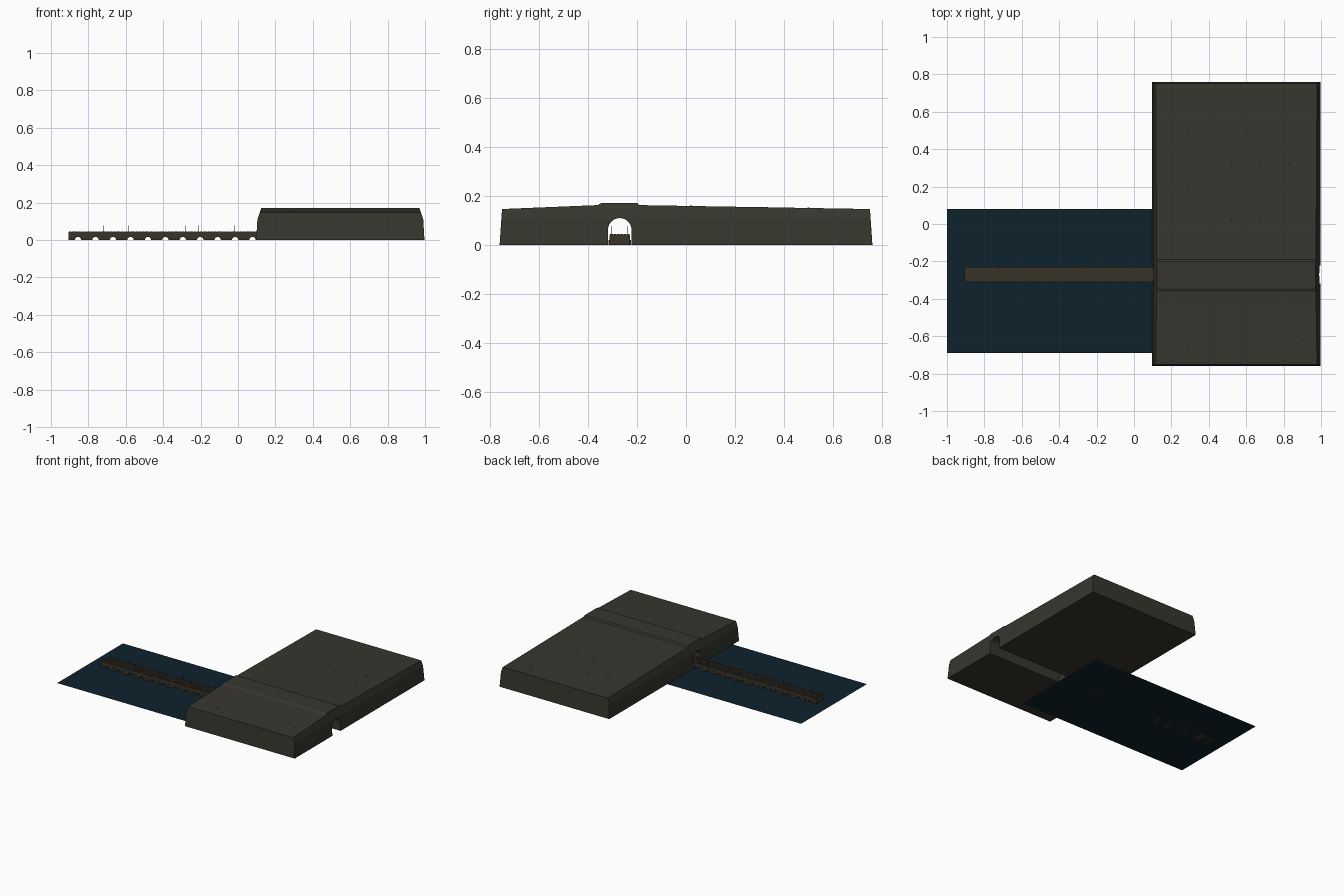
import bpy, bmesh, math
from mathutils import Vector

if "Cube" in bpy.data.objects:
    bpy.data.objects.remove(bpy.data.objects["Cube"])


def material(name, rgb):
    m = bpy.data.materials.new(name)
    m.diffuse_color = (*rgb, 1)
    m.use_nodes = True
    m.node_tree.nodes["Principled BSDF"].inputs["Base Color"].default_value = m.diffuse_color
    return m


STONE = material("dark stone", (0.038, 0.036, 0.027))
COBBLE = material("brown cobble", (0.040, 0.034, 0.023))
WATER = material("deep water", (0.0045, 0.0165, 0.026))
IRON = material("dark iron", (0.012, 0.012, 0.011))


def finish(bm, name, mat):
    bmesh.ops.recalc_face_normals(bm, faces=bm.faces)
    me = bpy.data.meshes.new(name)
    bm.to_mesh(me)
    bm.free()
    me.materials.append(mat)
    ob = bpy.data.objects.new(name, me)
    bpy.context.collection.objects.link(ob)
    return ob


def prism(points, direction):
    """Closed 3D outline pushed along a direction."""
    bm = bmesh.new()
    face = bm.faces.new([bm.verts.new(p) for p in points])
    new = bmesh.ops.extrude_face_region(bm, geom=[face], use_keep_orig=True)["geom"]
    bmesh.ops.translate(bm, vec=direction,
                        verts=[g for g in new if isinstance(g, bmesh.types.BMVert)])
    return bm


def add_box(bm, x0, x1, y0, y1, z0, z1):
    v = bmesh.ops.create_cube(bm, size=1)["verts"]
    bmesh.ops.scale(bm, verts=v, vec=(x1 - x0, y1 - y0, z1 - z0))
    bmesh.ops.translate(bm, verts=v,
                        vec=((x0 + x1) / 2, (y0 + y1) / 2, (z0 + z1) / 2))


# Massive block: sloping roof with raised ridge, arched tunnel through it
TY, TR, SPRING = -0.27, 0.048, 0.062


def roof_z(y):
    if y < -0.36:
        return 0.147 + 0.016 * (y + 0.75) / 0.39
    return 0.163 - 0.016 * (y + 0.19) / 0.94


outline = [(-0.76, 0.001), (-0.75, 0.147), (-0.36, 0.163), (-0.345, 0.172),
           (-0.2, 0.172), (-0.19, 0.163), (0.75, 0.147), (0.76, 0.001)]
outline += [(TY + TR, 0.001)]
outline += [(TY + TR * math.cos(a), SPRING + TR * math.sin(a))
            for a in [math.pi * i / 14 for i in range(15)]]
outline += [(TY - TR, 0.001)]
bm = prism([(0.097, y, z) for y, z in outline], (0.9, 0, 0))
# Batter the two end walls by slicing them with leaning planes
for side, x in ((-1, 0.097), (1, 0.997)):
    for z, inset, lean in ((0.0, 0.0, 0.06), (0.11, 0.0066, 0.33)):
        cut = bmesh.ops.bisect_plane(
            bm, geom=bm.verts[:] + bm.edges[:] + bm.faces[:], dist=1e-6,
            plane_co=(x - side * inset, 0, z),
            plane_no=Vector((side, 0, lean)).normalized(), clear_outer=True)
        edges = [e for e in bm.edges if e.is_boundary]
        if edges:
            bmesh.ops.holes_fill(bm, edges=edges, sides=0)
bmesh.ops.triangulate(bm, faces=[f for f in bm.faces if len(f.verts) > 4])
finish(bm, "main_block", STONE)

# Water sheet, running partly beneath the block
bm = bmesh.new()
bm.faces.new([bm.verts.new(p) for p in
              ((-1, -0.69, 0), (0.4, -0.69, 0), (0.4, 0.08, 0), (-1, 0.08, 0))])
finish(bm, "water", WATER)

# Causeway: long low deck with a row of small round arches
X0, X1, Y0, Y1, DECK = -0.905, 0.4, -0.311, -0.229, 0.042
profile = [(X1, DECK), (X0, DECK), (X0, 0)]
centres = [-0.855 + 0.0933 * k for k in range(13)]
for c in centres:
    profile += [(c - 0.017 * math.cos(math.pi * i / 8),
                 0.017 * math.sin(math.pi * i / 8)) for i in range(9)]
profile.append((X1, 0))
bm = prism([(x, Y0, z) for x, z in profile], (0, Y1 - Y0, 0))
bmesh.ops.triangulate(bm, faces=[f for f in bm.faces if len(f.verts) > 4])
finish(bm, "causeway", COBBLE)

# Cobbles on the deck
bm = bmesh.new()
step, rows = 0.0155, 6
pitch = (Y1 - Y0) / rows
for i in range(int((X1 - X0) / step)):
    for j in range(rows):
        x, y = X0 + i * step, Y0 + j * pitch
        add_box(bm, x + 0.001, x + step - 0.001, y + 0.001, y + pitch - 0.001,
                DECK, DECK + 0.004)
finish(bm, "deck_cobbles", COBBLE)

# Small buttresses between the arches on both flanks
bm = bmesh.new()
for c in centres[:-1]:
    m = c + 0.0467
    add_box(bm, m - 0.012, m + 0.012, Y0 - 0.004, Y1 + 0.004, 0, 0.02)
finish(bm, "causeway_buttresses", COBBLE)

# Thin posts standing on the causeway
bm = bmesh.new()
for i, x in enumerate((-0.85, -0.72, -0.585, -0.28, -0.21, -0.02)):
    y = (-0.303, -0.239)[i % 2]
    add_box(bm, x - 0.001, x + 0.001, y - 0.001, y + 0.001, DECK, 0.078)
finish(bm, "thin_posts", IRON)

# Tiny vents scattered on the roof
bm = bmesh.new()
for x, y in ((0.83, 0.63), (0.29, 0.5), (0.45, 0.5), (0.6, 0.5), (0.52, 0.33),
             (0.68, 0.32), (0.83, 0.32), (0.29, 0.2), (0.83, 0.2), (0.52, 0.02),
             (0.67, 0.02), (0.9, -0.62), (0.29, -0.65), (0.37, -0.7)):
    z = roof_z(y)
    add_box(bm, x - 0.004, x + 0.004, y - 0.004, y + 0.004, z - 0.003, z + 0.001)
finish(bm, "roof_vents", IRON)
